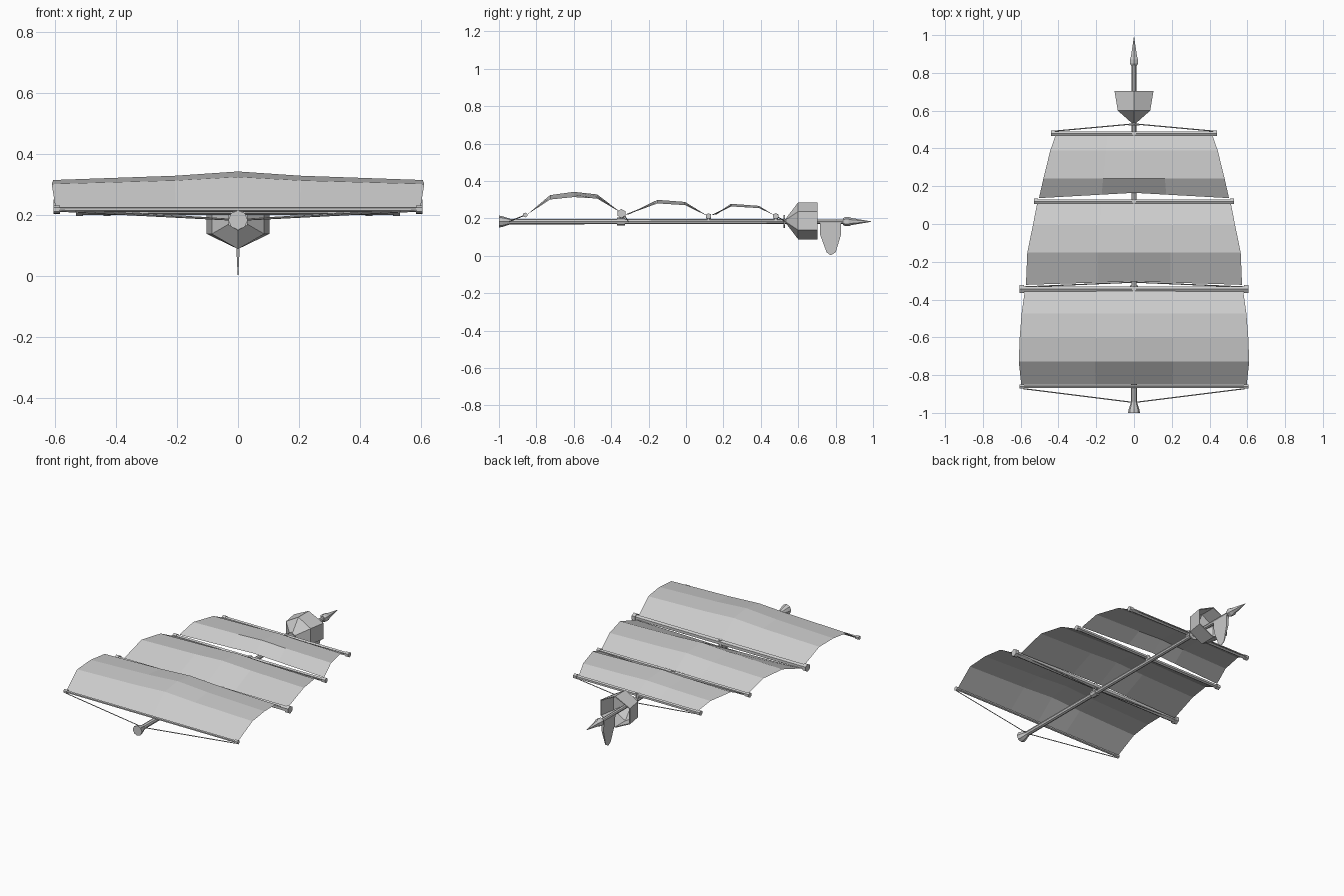
import bpy, bmesh, math
from mathutils import Vector

cube = bpy.data.objects.get("Cube")
if cube:
    bpy.data.objects.remove(cube)

grey = bpy.data.materials.new("light_grey")
grey.use_nodes = True
grey.diffuse_color = (0.6, 0.6, 0.6, 1)
grey.node_tree.nodes["Principled BSDF"].inputs["Base Color"].default_value = (0.6, 0.6, 0.6, 1)

MAST_Z = 0.183


def finish(name, bm):
    mesh = bpy.data.meshes.new(name)
    bm.to_mesh(mesh)
    bm.free()
    mesh.materials.append(grey)
    ob = bpy.data.objects.new(name, mesh)
    bpy.context.collection.objects.link(ob)
    return ob


def lathe(name, start, direction, profile, sides=6, caps=True, flare=1.0):
    """Loft polygon rings (distance, radius) along a direction; flare widens the last ring sideways."""
    bm = bmesh.new()
    axis = Vector(direction).normalized()
    side = axis.cross(Vector((0, 0, 1))).normalized()
    up = side.cross(axis)
    rings = []
    for i, (d, r) in enumerate(profile):
        wide = flare if i == len(profile) - 1 else 1.0
        ring = []
        for k in range(sides):
            a = 2 * math.pi * k / sides
            ring.append(bm.verts.new(Vector(start) + axis * d
                                     + side * (math.sin(a) * r * wide) + up * (math.cos(a) * r)))
        rings.append(ring)
    for a, b in zip(rings, rings[1:]):
        for k in range(sides):
            n = (k + 1) % sides
            bm.faces.new((a[k], a[n], b[n], b[k]))
    if caps:
        bm.faces.new(rings[0])
        bm.faces.new(rings[-1])
    bmesh.ops.recalc_face_normals(bm, faces=bm.faces)
    return finish(name, bm)


def rod(name, p, q, r, sides=6):
    d = Vector(q) - Vector(p)
    return lathe(name, p, d, [(0, r), (d.length, r)], sides)


def sail(name, rows, foot_lift=0.0):
    """Rows of (y, half width, edge height, middle height) from head to foot."""
    bm = bmesh.new()
    grid = []
    for i, (y, w, z_edge, z_mid) in enumerate(rows):
        line = []
        for f in (-1, -0.34, 0, 0.34, 1):
            rise = {0: 1.0, 0.34: 0.5, 1: 0.0}[abs(f)]
            lift = foot_lift * (1 - abs(f)) if i == len(rows) - 1 else 0
            line.append(bm.verts.new((f * w, y + lift, z_edge + (z_mid - z_edge) * rise)))
        grid.append(line)
    for a, b in zip(grid, grid[1:]):
        for k in range(4):
            bm.faces.new((b[k], b[k + 1], a[k + 1], a[k]))
    return finish(name, bm)


# Mast with flared foot, collars and pointed finial
lathe("mast", (0, -1, MAST_Z), (0, 1, 0),
      [(0, 0.032), (0.02, 0.028), (0.06, 0.015), (1.86, 0.012)], 8)
lathe("mast_collar", (0, -0.37, MAST_Z), (0, 1, 0), [(0, 0.021), (0.045, 0.021)], 8)
lathe("nest_ring", (0, 0.522, MAST_Z), (0, 1, 0), [(0, 0.035), (0.008, 0.035)], 6)
lathe("finial", (0, 0.84, MAST_Z), (0, 1, 0),
      [(0, 0.018), (0.01, 0.025), (0.03, 0.025), (0.045, 0.019), (0.15, 0.001)])

# Lookout nest: open six-sided bucket
nest = lathe("lookout_nest", (0, 0.535, 0.187), (0, 1, 0),
             [(0, 0.014), (0.065, 0.099), (0.168, 0.099)], 6, caps=False, flare=1.2)
shell = nest.modifiers.new("wall", "SOLIDIFY")
shell.thickness = 0.006

# Yards: y, height, half length, radius, cap radius
yards = {
    "top": (0.48, 0.212, 0.44, 0.012, 0.016),
    "upper": (0.12, 0.212, 0.53, 0.012, 0.016),
    "main": (-0.345, 0.226, 0.605, 0.017, 0.024),
    "foot": (-0.86, 0.218, 0.605, 0.008, 0.013),
}
for name, (y, z, half, r, cap) in yards.items():
    rod(name + "_yard", (-half, y, z), (half, y, z), r)
    for s, label in ((-1, "right"), (1, "left")):
        rod(f"{name}_yard_cap_{label}", (s * (half - 0.022), y, z), (s * half, y, z), cap)
    if name != "foot":
        rod(name + "_yard_bracket", (0, y, MAST_Z), (0, y + 0.001, z + r), 0.012)

# Stay ropes from yard ends to the mast
stays = {"top": 0.53, "main": -0.308, "foot": -0.945}
for name, y_mast in stays.items():
    y, z, half, r, cap = yards[name]
    y_end = y + (0.012 if y_mast > y else -0.012)
    for s, label in ((-1, "right"), (1, "left")):
        rod(f"{name}_stay_{label}", (s * (half - 0.02), y_end, z - 0.005),
            (0, y_mast, MAST_Z), 0.003, 4)

# Billowing sails
sail("top_sail", [(0.47, 0.415, 0.218, 0.218), (0.39, 0.443, 0.255, 0.267),
                  (0.24, 0.48, 0.264, 0.278), (0.137, 0.503, 0.218, 0.222)], 0.028)
sail("middle_sail", [(0.108, 0.513, 0.216, 0.218), (-0.005, 0.535, 0.271, 0.288),
                     (-0.152, 0.565, 0.28, 0.299), (-0.322, 0.572, 0.222, 0.222)], 0.018)
sail("main_sail", [(-0.355, 0.578, 0.235, 0.237), (-0.475, 0.595, 0.306, 0.328),
                   (-0.6, 0.605, 0.314, 0.342), (-0.727, 0.61, 0.301, 0.324),
                   (-0.85, 0.597, 0.22, 0.22)])

# Pennant hanging below the mast, thinning to its tip
bm = bmesh.new()
outline = [(0.716, 0.18), (0.716, 0.115), (0.752, 0.018), (0.773, 0.003),
           (0.8, 0.018), (0.828, 0.11), (0.83, 0.18)]
sheets = [[bm.verts.new((s * (0.001 + 0.05 * z), y, z)) for y, z in outline] for s in (-1, 1)]
for sheet in sheets:
    bm.faces.new(sheet)
for k in range(len(outline)):
    n = (k + 1) % len(outline)
    bm.faces.new((sheets[0][k], sheets[0][n], sheets[1][n], sheets[1][k]))
bmesh.ops.recalc_face_normals(bm, faces=bm.faces)
finish("pennant", bm)
